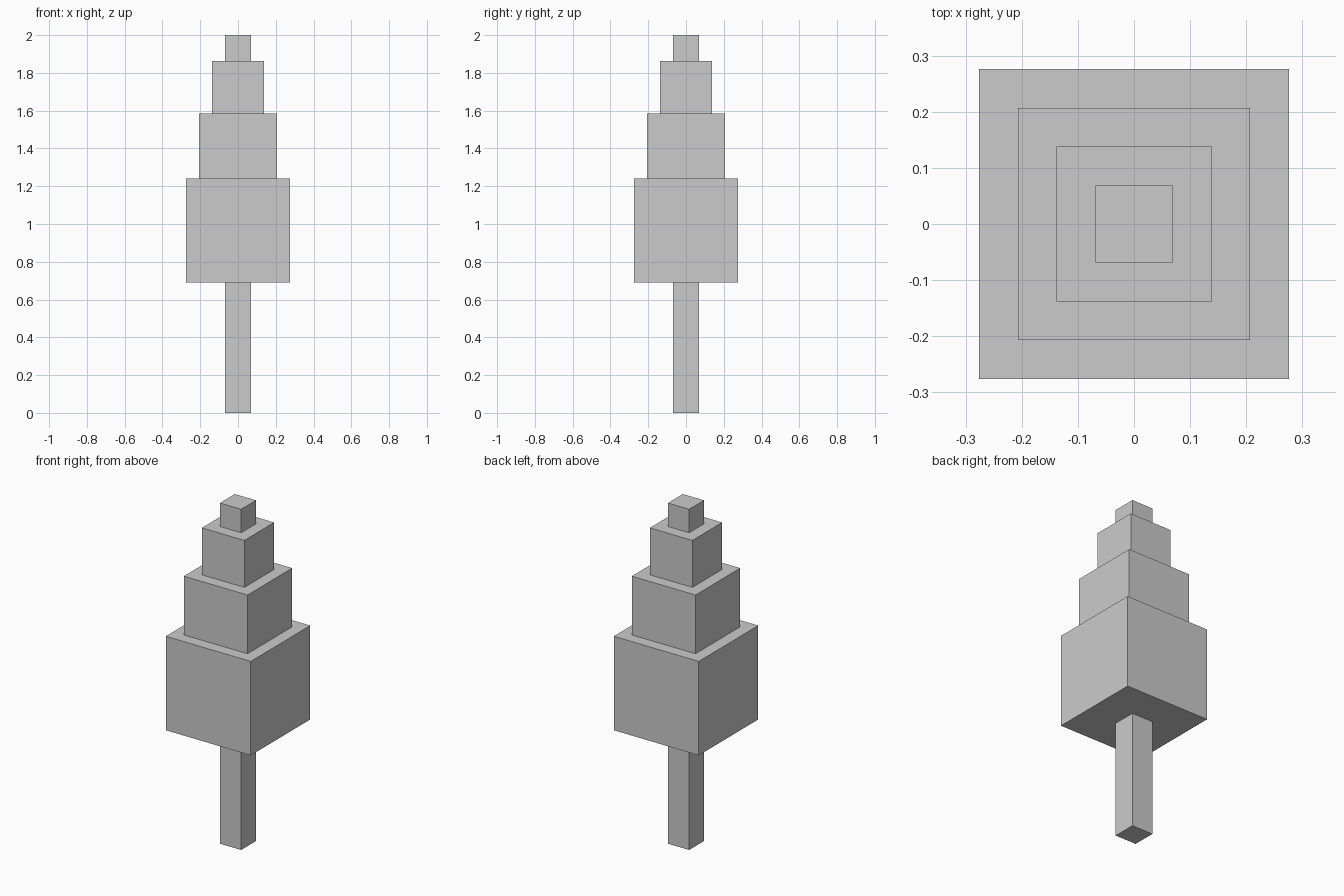
import bpy

if "Cube" in bpy.data.objects:
    bpy.data.objects.remove(bpy.data.objects["Cube"])

U = 2 / 29  # grid unit: the whole tree is 29 units tall


def block(name, width, bottom, top):
    """Square block centred on the z axis, sizes in grid units."""
    bpy.ops.mesh.primitive_cube_add(size=1, location=(0, 0, (bottom + top) / 2 * U))
    obj = bpy.context.object
    obj.name = name
    obj.scale = (width * U, width * U, (top - bottom) * U)
    bpy.ops.object.transform_apply(location=False, rotation=False, scale=True)
    return obj


# Trunk
block("trunk", 2, 0, 10)

# Foliage tiers, stacked and narrowing upward
z = 10
for name, width, height in (
    ("foliage_bottom", 8, 8),
    ("foliage_middle", 6, 5),
    ("foliage_upper", 4, 4),
    ("foliage_tip", 2, 2),
):
    block(name, width, z, z + height)
    z += height
